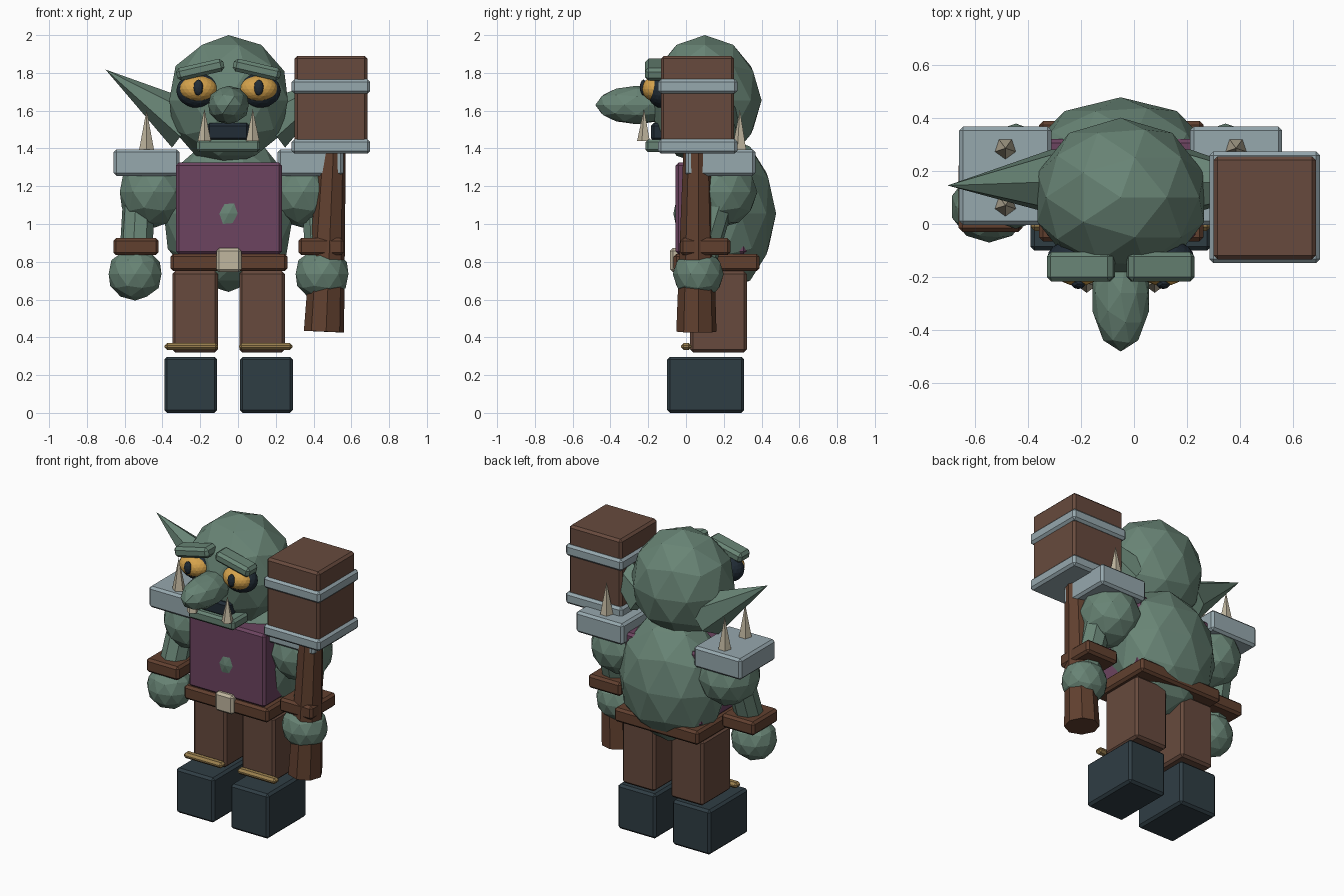
import bpy, bmesh, math
from mathutils import Vector, Matrix

if "Cube" in bpy.data.objects:
    bpy.data.objects.remove(bpy.data.objects["Cube"])

MID = -0.05  # plane of symmetry of the body


def colour(name, hex_code):
    """Flat material from a display colour, converted to linear."""
    srgb = [int(hex_code[i:i + 2], 16) / 255 for i in (0, 2, 4)]
    rgba = [c / 12.92 if c < 0.04 else ((c + 0.055) / 1.055) ** 2.4 for c in srgb] + [1]
    mat = bpy.data.materials.new(name)
    mat.use_nodes = True
    mat.diffuse_color = rgba
    mat.node_tree.nodes["Principled BSDF"].inputs["Base Color"].default_value = rgba
    return mat


SKIN = colour("green skin", "688475")
SHIRT = colour("plum cloth", "6c4460")
WOOD = colour("brown wood", "674a3d")
LEATHER = colour("red brown leather", "61402f")
STEEL = colour("pale steel", "96a8ae")
BOOT = colour("slate boot", "2f3d44")
DARK = colour("near black", "212c36")
BONE = colour("bone", "c0b69f")
ROPE = colour("tan rope", "9a7f4e")
AMBER = colour("amber", "d6a34c")


def finish(name, bm, mat):
    mesh = bpy.data.meshes.new(name)
    bm.to_mesh(mesh)
    bm.free()
    mesh.materials.append(mat)
    obj = bpy.data.objects.new(name, mesh)
    bpy.context.collection.objects.link(obj)
    return obj


def box(name, mat, x, y, z, bevel=0.015, tilt=0):
    """Bevelled block between (low, high) limits, tilted about the depth axis."""
    lims = (x, y, z)
    size = [b - a for a, b in lims]
    centre = [(a + b) / 2 for a, b in lims]
    bm = bmesh.new()
    bmesh.ops.create_cube(bm, size=1, matrix=Matrix.Diagonal((*size, 1)))
    obj = finish(name, bm, mat)
    obj.location = centre
    obj.rotation_euler.y = tilt
    mod = obj.modifiers.new("soft edge", "BEVEL")
    mod.width = bevel
    mod.segments = 1
    return obj


def ball(name, mat, centre, radii, detail=2):
    bm = bmesh.new()
    bmesh.ops.create_icosphere(bm, subdivisions=detail, radius=1)
    obj = finish(name, bm, mat)
    obj.location = centre
    obj.scale = radii
    return obj


def cone(name, mat, start, end, r1, r2=0.0, sides=8):
    start, end = Vector(start), Vector(end)
    axis = end - start
    bm = bmesh.new()
    bmesh.ops.create_cone(bm, cap_ends=True, segments=sides, radius1=r1,
                          radius2=r2, depth=axis.length)
    bmesh.ops.remove_doubles(bm, verts=bm.verts, dist=0.0001)
    obj = finish(name, bm, mat)
    obj.location = (start + end) / 2
    obj.rotation_euler = axis.to_track_quat("Z", "Y").to_euler()
    return obj


# Torso, shirt and belt
ball("hunched_body", SKIN, (MID, 0.205, 1.055), (0.36, 0.272, 0.415))
box("shirt", SHIRT, (-0.328, 0.232), (-0.055, 0.32), (0.84, 1.325))
box("belt", LEATHER, (-0.357, 0.262), (-0.065, 0.388), (0.75, 0.842))
box("belt_buckle", BONE, (-0.115, 0.018), (-0.085, -0.03), (0.745, 0.872))

# Head, nose and mouth
ball("head", SKIN, (MID, 0.1, 1.655), (0.33, 0.3, 0.345))
ball("nose", SKIN, (MID, -0.26, 1.63), (0.112, 0.22, 0.102))
box("mouth", DARK, (-0.165, 0.06), (-0.185, -0.05), (1.44, 1.535))
box("lower_lip", SKIN, (-0.22, 0.117), (-0.215, -0.05), (1.38, 1.448))

for side, word in ((-1, "right"), (1, "left")):
    def at(offset):
        return MID + side * offset

    def span(near, far):
        return tuple(sorted((at(near), at(far))))

    # Face details
    ball(word + "_eye_socket", DARK, (at(0.16), -0.13, 1.706), (0.117, 0.075, 0.092), 3)
    ball(word + "_eye", AMBER, (at(0.16), -0.155, 1.715), (0.1, 0.078, 0.07), 3)
    ball(word + "_pupil", DARK, (at(0.16), -0.225, 1.722), (0.026, 0.02, 0.043))
    box(word + "_brow", SKIN, span(0.022, 0.278), (-0.217, -0.105), (1.783, 1.851),
        0.018, side * math.radians(13))
    cone(word + "_tusk", BONE, (at(0.128), -0.222, 1.44), (at(0.128), -0.222, 1.61),
         0.037, sides=5)
    cone(word + "_ear", SKIN, (at(0.22), 0.16, 1.52), (at(0.652), 0.145, 1.818),
         0.14, sides=6)

    # Shoulder, pad and spikes
    ball(word + "_shoulder", SKIN, (at(0.395), 0.18, 1.17), (0.19, 0.198, 0.19))
    box(word + "_shoulder_pad", STEEL, span(0.26, 0.608), (-0.003, 0.367), (1.255, 1.395))
    for place, depth in (("front", 0.07), ("back", 0.285)):
        cone(f"{word}_{place}_spike", BONE, (at(0.434), depth, 1.385),
             (at(0.434), depth, 1.605), 0.043, sides=5)

    # Forearm, cuff and hand
    cone(word + "_forearm", SKIN, (at(0.47), 0.2, 1.22), (at(0.49), 0.085, 0.84),
         0.085, 0.088)
    box(word + "_wrist_cuff", LEATHER, span(0.37, 0.61), (-0.03, 0.235), (0.835, 0.925))
    ball(word + "_hand", SKIN, (at(0.495), 0.065, 0.735), (0.147, 0.135, 0.14))

    # Leg, ankle cord and boot
    box(word + "_trouser_leg", WOOD, span(0.057, 0.298), (0.022, 0.322), (0.32, 0.75))
    box(word + "_ankle_cord", ROPE, span(0.055, 0.338), (-0.026, 0.028), (0.333, 0.37), 0.014)
    box(word + "_boot", BOOT, span(0.06, 0.34), (-0.1, 0.308), (0.0, 0.297))

# Mallet held in the left hand
cone("mallet_handle", LEATHER, (0.455, 0.055, 0.43), (0.502, 0.06, 1.5), 0.107, 0.07)
box("mallet_head", WOOD, (0.299, 0.685), (-0.133, 0.255), (1.395, 1.89))
for place, low in (("lower", 1.372), ("upper", 1.69)):
    box(f"{place}_mallet_band", STEEL, (0.284, 0.7), (-0.147, 0.273), (low, low + 0.077))
